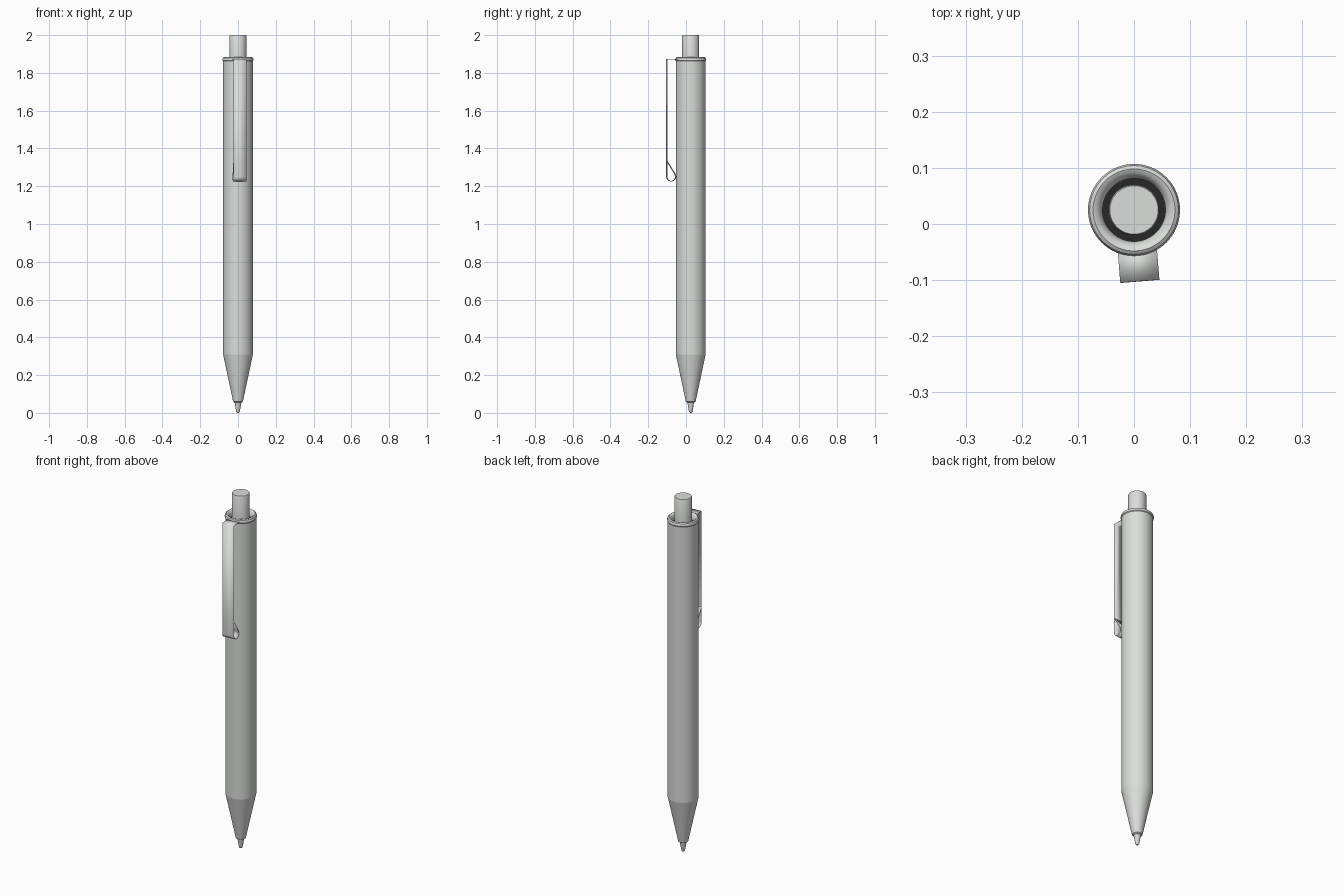
import bpy
import bmesh
import math
from mathutils import Matrix

cube = bpy.data.objects.get("Cube")
if cube:
    bpy.data.objects.remove(cube)

AXIS_Y = 0.025  # the barrel sits behind centre to leave room for the clip


def material(name, color):
    mat = bpy.data.materials.new(name)
    mat.use_nodes = True
    mat.diffuse_color = color
    mat.node_tree.nodes["Principled BSDF"].inputs["Base Color"].default_value = color
    return mat


def finish(name, bm, mat, angle=30):
    bmesh.ops.remove_doubles(bm, verts=bm.verts, dist=1e-5)
    bmesh.ops.recalc_face_normals(bm, faces=bm.faces)
    mesh = bpy.data.meshes.new(name)
    bm.to_mesh(mesh)
    bm.free()
    mesh.materials.append(mat)
    obj = bpy.data.objects.new(name, mesh)
    obj.location.y = AXIS_Y
    bpy.context.collection.objects.link(obj)
    bpy.ops.object.select_all(action='DESELECT')
    obj.select_set(True)
    bpy.context.view_layer.objects.active = obj
    bpy.ops.object.shade_smooth_by_angle(angle=math.radians(angle))
    return obj


def lathe(name, profile, mat, segments=64):
    """Spin (radius, height) points around the pen axis."""
    bm = bmesh.new()
    verts = [bm.verts.new((r, 0, z)) for r, z in profile]
    edges = [bm.edges.new(pair) for pair in zip(verts, verts[1:])]
    bmesh.ops.spin(bm, geom=verts + edges, axis=(0, 0, 1), cent=(0, 0, 0),
                   angle=math.tau, steps=segments, use_duplicate=False)
    return finish(name, bm, mat)


grey = material("light grey", (0.71, 0.73, 0.71, 1))
dark = material("dark grey", (0.02, 0.02, 0.02, 1))

# Barrel with a rounded lip at its open top
lathe("barrel", [(0.079, 0.31), (0.079, 1.862), (0.082, 1.866), (0.082, 1.872),
                 (0.079, 1.880), (0.073, 1.884), (0.066, 1.881),
                 (0.060, 1.874), (0.056, 1.862), (0.056, 1.84)], grey)

# Dark gap around the push button
lathe("button_gap", [(0.056, 1.862), (0.056, 1.85), (0.03, 1.85)], dark)

# Push button
lathe("push_button", [(0.045, 1.84), (0.045, 1.996), (0.043, 2.0), (0, 2.0)], grey)

# Nose cone and writing tip
lathe("nose_cone", [(0.079, 0.31), (0.026, 0.06), (0.018, 0.055)], grey)
lathe("writing_tip", [(0.018, 0.058), (0.011, 0.015), (0.009, 0.006),
                      (0.005, 0.001), (0, 0)], grey, 32)

# Clip: a thin strip folded at the top and curled back on itself at the bottom
OUTER, INNER = -0.127, -0.08
mid, radius, curl_z = (OUTER + INNER) / 2, (INNER - OUTER) / 2, 1.25
path = [(-0.065, 1.872), (OUTER, 1.872), (OUTER, 1.333)]
for i in range(13):
    a = math.pi * (1 + i / 12)
    path.append((mid + radius * math.cos(a), curl_z + radius * math.sin(a)))
path += [(INNER - 0.002, 1.262), (OUTER + 0.001, 1.333)]

bm = bmesh.new()
rows = [[bm.verts.new((x, y, z)) for x in (-0.035, 0.035)] for y, z in path]
for a, b in zip(rows, rows[1:]):
    bm.faces.new((a[0], a[1], b[1], b[0]))
bmesh.ops.rotate(bm, verts=bm.verts, cent=(0, 0, 0),
                 matrix=Matrix.Rotation(math.radians(4.7), 3, 'Z'))
clip = finish("clip", bm, grey)
sheet = clip.modifiers.new("sheet_thickness", 'SOLIDIFY')
sheet.thickness = 0.0015
sheet.offset = 0
